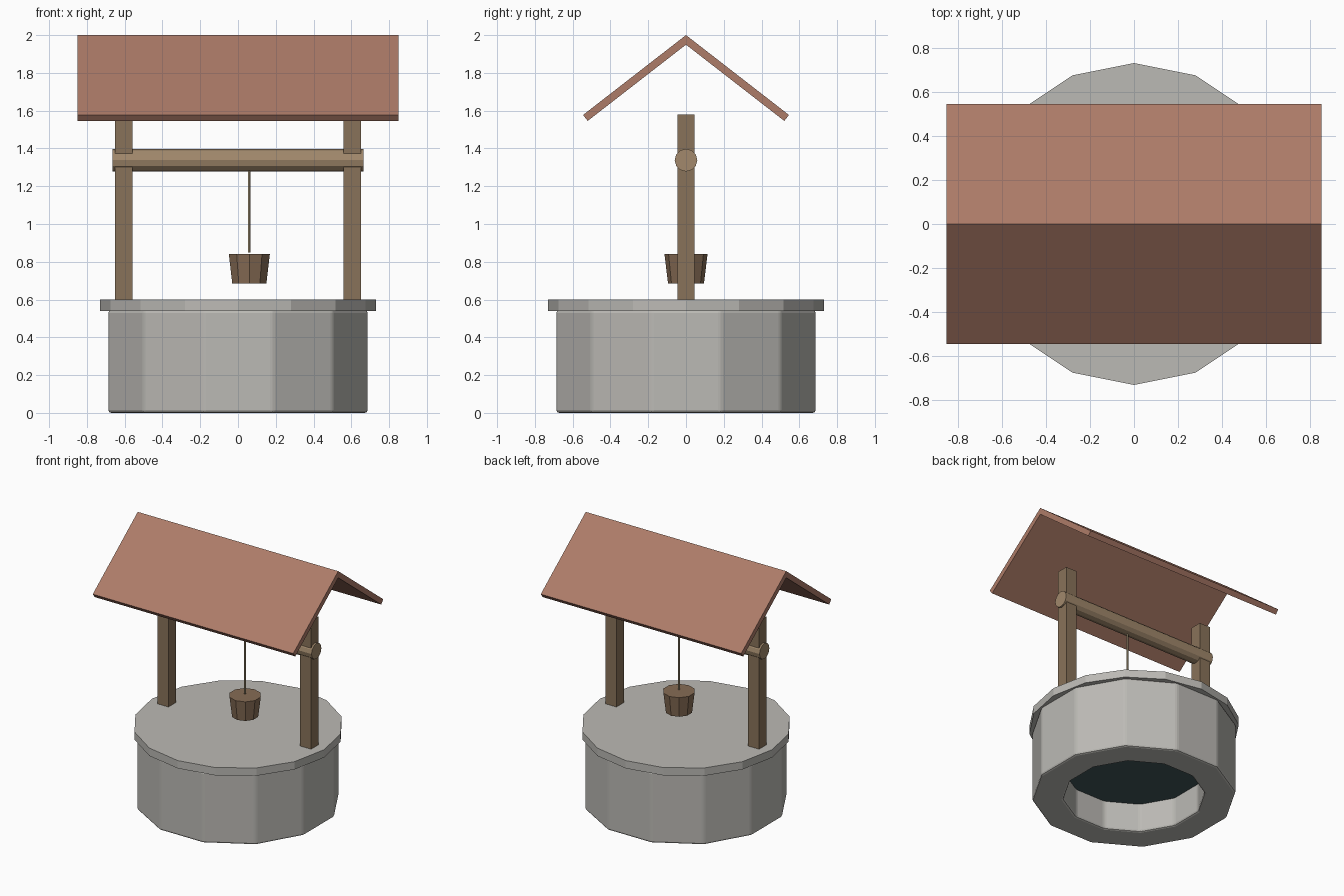
import bpy, bmesh
from math import radians, sin, cos, tan, pi

if "Cube" in bpy.data.objects:
    bpy.data.objects.remove(bpy.data.objects["Cube"])


def material(name, rgb):
    m = bpy.data.materials.new(name)
    m.diffuse_color = (*rgb, 1)
    m.use_nodes = True
    m.node_tree.nodes["Principled BSDF"].inputs["Base Color"].default_value = m.diffuse_color
    return m


STONE = material("stone", (0.50, 0.49, 0.46))
WOOD = material("wood", (0.25, 0.17, 0.10))
LOG = material("log", (0.36, 0.25, 0.15))
PAIL = material("pail", (0.24, 0.15, 0.09))
ROPE = material("rope", (0.45, 0.36, 0.22))
TILE = material("tile", (0.42, 0.20, 0.14))
WATER = material("water", (0.05, 0.09, 0.10))


def make(name, bm, mat):
    bmesh.ops.recalc_face_normals(bm, faces=bm.faces)
    me = bpy.data.meshes.new(name)
    bm.to_mesh(me)
    bm.free()
    ob = bpy.data.objects.new(name, me)
    me.materials.append(mat)
    bpy.context.collection.objects.link(ob)
    return ob


def cone(name, sides, r_low, r_top, z0, z1, mat, x=0, axis_x=False):
    """Upright frustum between z0 and z1, first corner on +y."""
    bm = bmesh.new()
    rings = [[bm.verts.new((r * sin(2 * pi * i / sides), r * cos(2 * pi * i / sides), z))
              for i in range(sides)] for r, z in ((r_low, z0), (r_top, z1))]
    for r in rings:
        bm.faces.new(r)
    for i in range(sides):
        j = (i + 1) % sides
        bm.faces.new((rings[0][i], rings[0][j], rings[1][j], rings[1][i]))
    ob = make(name, bm, mat)
    ob.location.x = x
    if axis_x:
        ob.rotation_euler.y = radians(90)
    return ob


def extrude_x(name, profile, x0, x1, mat):
    """Extrude a (y, z) outline along x."""
    bm = bmesh.new()
    face = bm.faces.new([bm.verts.new((x0, y, z)) for y, z in profile])
    new = bmesh.ops.extrude_face_region(bm, geom=[face])["geom"]
    verts = [v for v in new if isinstance(v, bmesh.types.BMVert)]
    bmesh.ops.translate(bm, verts=verts, vec=(x1 - x0, 0, 0))
    return make(name, bm, mat)


# Stone wall: 12-sided ring with softened edges
bm = bmesh.new()
section = [(0.71, 0), (0.71, 0.545), (0.49, 0.545), (0.49, 0)]
N = 12
cols = [[bm.verts.new((r * cos(a), r * sin(a), z)) for r, z in section]
        for a in (2 * pi * (i + 0.5) / N for i in range(N))]
for i in range(N):
    a, b = cols[i], cols[(i + 1) % N]
    for k in range(4):
        n = (k + 1) % 4
        bm.faces.new((a[k], b[k], b[n], a[n]))
wall = make("stone_wall", bm, STONE)
bev = wall.modifiers.new("soft_edges", "BEVEL")
bev.width = 0.015
bev.segments = 2
bev.limit_method = 'ANGLE'
bev.angle_limit = radians(20)

# Cap slab and the water inside
cone("stone_cap", 16, 0.73, 0.73, 0.54, 0.60, STONE)
cone("water", 16, 0.50, 0.50, 0.22, 0.25, WATER)

# Posts
for side, x in (("left", -0.605), ("right", 0.605)):
    extrude_x(side + "_post", [(-0.046, 0.58), (0.046, 0.58), (0.046, 1.58), (-0.046, 1.58)],
              x - 0.047, x + 0.047, WOOD)

# Winding log, rope and bucket
log = cone("winding_log", 12, 0.06, 0.06, -0.665, 0.665, LOG, axis_x=True)
log.location.z = 1.338
cone("rope", 6, 0.007, 0.007, 0.85, 1.30, ROPE, x=0.06)
cone("bucket", 10, 0.095, 0.114, 0.685, 0.84, PAIL, x=0.06)

# Gable roof: two slabs meeting at the ridge
slope, t, eave = radians(37.8), 0.04, 0.545
drop = eave * tan(slope)
low = (eave - t * sin(slope), 2 - drop - t * cos(slope))
extrude_x("roof", [(0, 2), (eave, 2 - drop), low, (0, 2 - t / cos(slope)),
                   (-low[0], low[1]), (-eave, 2 - drop)], -0.85, 0.85, TILE)
